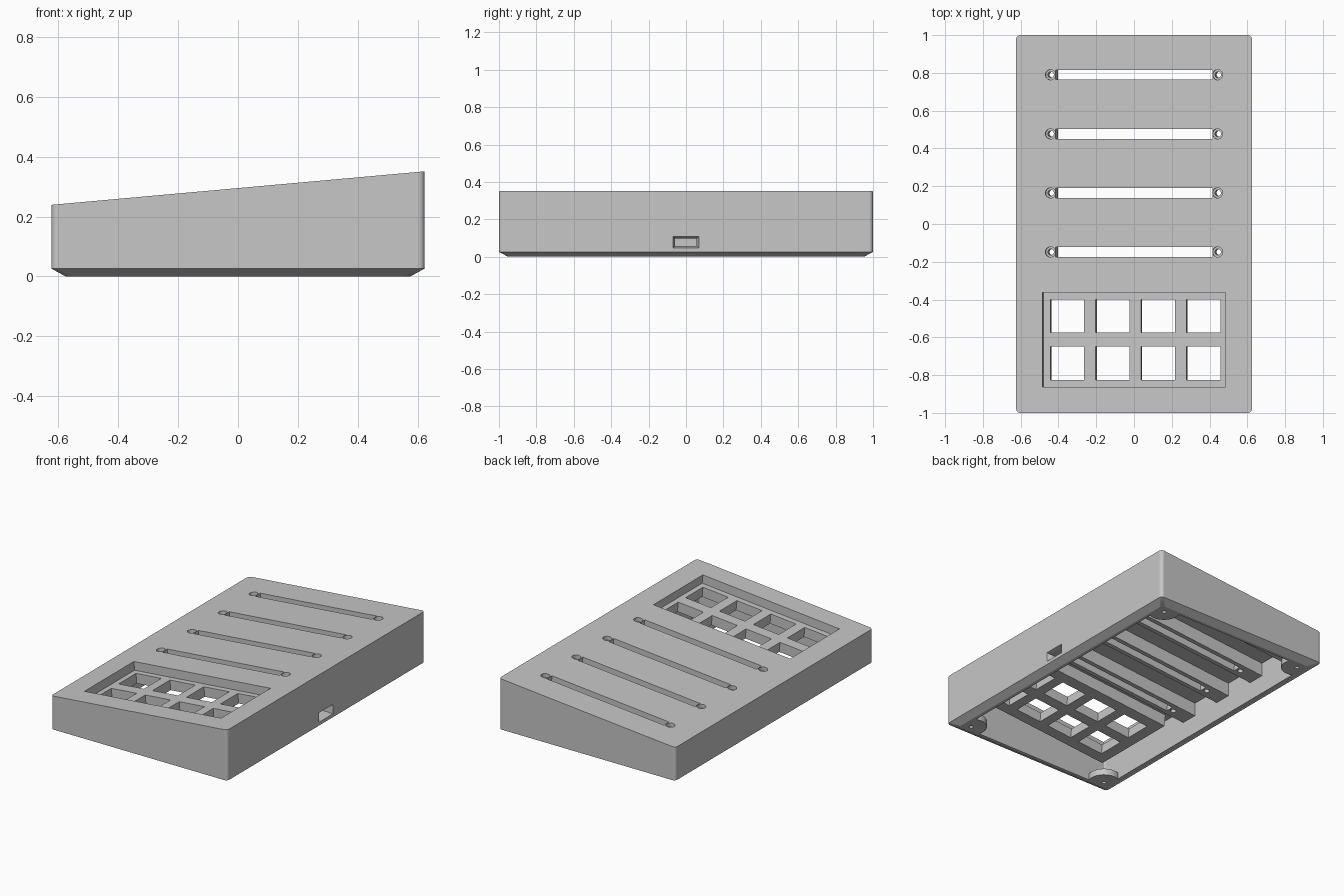
import bpy, bmesh, math
from mathutils import Matrix

cube = bpy.data.objects.get("Cube")
if cube:
    bpy.data.objects.remove(cube, do_unlink=True)

HALF_X, HALF_Y = 0.624, 1.0
TOP_MID, RISE = 0.295, 0.0897          # centre height and slope of the top panel
SLOPE = Matrix.Translation((0, 0, TOP_MID)) @ Matrix.Rotation(-math.atan(RISE), 4, 'Y')
FLAT = Matrix.Identity(4)

grey = bpy.data.materials.new("plastic grey")
grey.use_nodes = True
grey.diffuse_color = (0.57, 0.57, 0.57, 1)
grey.node_tree.nodes["Principled BSDF"].inputs["Base Color"].default_value = (0.57, 0.57, 0.57, 1)


def to_object(bm, name):
    bmesh.ops.recalc_face_normals(bm, faces=bm.faces)
    mesh = bpy.data.meshes.new(name)
    bm.to_mesh(mesh)
    bm.free()
    ob = bpy.data.objects.new(name, mesh)
    bpy.context.scene.collection.objects.link(ob)
    mesh.materials.append(grey)
    return ob


def box(x, y, z, frame=FLAT):
    """Box from three (low, high) ranges, in the flat or the sloped frame."""
    bm = bmesh.new()
    centre = [(r[0] + r[1]) / 2 for r in (x, y, z)]
    size = [r[1] - r[0] for r in (x, y, z)]
    bmesh.ops.create_cube(bm, size=1)
    bmesh.ops.transform(bm, matrix=frame @ Matrix.Translation(centre)
                        @ Matrix.Diagonal((*size, 1)), verts=bm.verts)
    return to_object(bm, "cutter")


def cylinder(x, y, z, radius, frame=FLAT):
    bm = bmesh.new()
    bmesh.ops.create_cone(bm, cap_ends=True, segments=32, radius1=radius, radius2=radius,
                          depth=z[1] - z[0])
    bmesh.ops.transform(bm, matrix=frame @ Matrix.Translation((x, y, sum(z) / 2)), verts=bm.verts)
    return to_object(bm, "cutter")


def rounded_loft(name, rings, radius):
    """Stack of rounded rectangles; each ring is (half x, half y, height function)."""
    bm = bmesh.new()
    loops = []
    for hx, hy, height in rings:
        loop = []
        for quarter, (sx, sy) in enumerate(((1, 1), (-1, 1), (-1, -1), (1, -1))):
            for step in range(6):
                a = (quarter + step / 5) * math.pi / 2
                px = sx * (hx - radius) + radius * math.cos(a)
                py = sy * (hy - radius) + radius * math.sin(a)
                loop.append(bm.verts.new((px, py, height(px))))
        loops.append(loop)
    for low, high in zip(loops, loops[1:]):
        for i in range(len(low)):
            j = (i + 1) % len(low)
            bm.faces.new((low[i], low[j], high[j], high[i]))
    bm.faces.new(loops[0][::-1])
    bm.faces.new(loops[-1])
    return to_object(bm, name)


def cut(target, tool):
    mod = target.modifiers.new("cut", 'BOOLEAN')
    mod.operation, mod.solver, mod.object = 'DIFFERENCE', 'EXACT', tool
    bpy.context.view_layer.objects.active = target
    bpy.ops.object.modifier_apply(modifier=mod.name)
    bpy.data.objects.remove(tool, do_unlink=True)


# Outer casing: chamfered foot, upright walls, sloped top
casing = rounded_loft("casing", [
    (HALF_X - 0.048, HALF_Y - 0.048, lambda x: 0),
    (HALF_X, HALF_Y, lambda x: 0.026),
    (HALF_X, HALF_Y, lambda x: TOP_MID + RISE * x)], 0.022)

# Open-bottomed hollow, reduced by the solid mounts left standing in it
hollow = rounded_loft("hollow", [
    (0.555, 0.932, lambda x: -0.3),
    (0.555, 0.932, lambda x: TOP_MID - 0.04 + RISE * x)], 0.01)
corners = [(sx * 0.52, sy * 0.9) for sx in (-1, 1) for sy in (-1, 1)]
slot_rows = [0.79 - 0.3127 * i for i in range(4)]
for x, y in corners:
    cut(hollow, cylinder(x, y, (-0.5, 0.042), 0.095))
for y in slot_rows:
    cut(hollow, box((-0.7, 0.7), (y - 0.055, y + 0.055), (-0.125, 0.2), SLOPE))
cut(hollow, box((-0.52, 0.52), (-0.9, -0.32), (-0.118, 0.2), SLOPE))
cut(casing, hollow)

# Corner screw holes
for x, y in corners:
    cut(casing, cylinder(x, y, (-0.1, 0.08), 0.013))

# Slider slots with a counterbored screw hole at each end
for y in slot_rows:
    cut(casing, box((-0.416, 0.416), (y - 0.026, y + 0.026), (-0.3, 0.1), SLOPE))
    for x in (-0.444, 0.444):
        cut(casing, cylinder(x, y, (-0.025, 0.1), 0.027, SLOPE))
        cut(casing, cylinder(x, y, (-0.2, 0.1), 0.016, SLOPE))

# Sunken key panel with two rows of four openings
cut(casing, box((-0.486, 0.486), (-0.862, -0.362), (-0.055, 0.1), SLOPE))
for col in range(4):
    for y in (-0.487, -0.737):
        x = -0.36 + 0.2415 * col
        cut(casing, box((x - 0.09, x + 0.09), (y - 0.088, y + 0.088), (-0.3, 0.1), SLOPE))

# Cable port in the tall side wall: a funnel that narrows to a straight opening
funnel = box((0.59, HALF_X + 0.002), (-0.071, 0.069), (0.047, 0.108))
for v in funnel.data.vertices:
    if v.co.x < 0.6:
        v.co.y *= 0.82
        v.co.z = 0.0775 + (v.co.z - 0.0775) * 0.68
cut(casing, funnel)
cut(casing, box((0.5, 0.7), (-0.058, 0.0566), (0.0567, 0.0983)))

# Smooth the rounded corners while the large faces stay flat
bpy.ops.object.select_all(action='DESELECT')
casing.select_set(True)
bpy.context.view_layer.objects.active = casing
bpy.ops.object.shade_smooth_by_angle(angle=math.radians(25))
casing.modifiers.new("flat panels", 'WEIGHTED_NORMAL').keep_sharp = True
